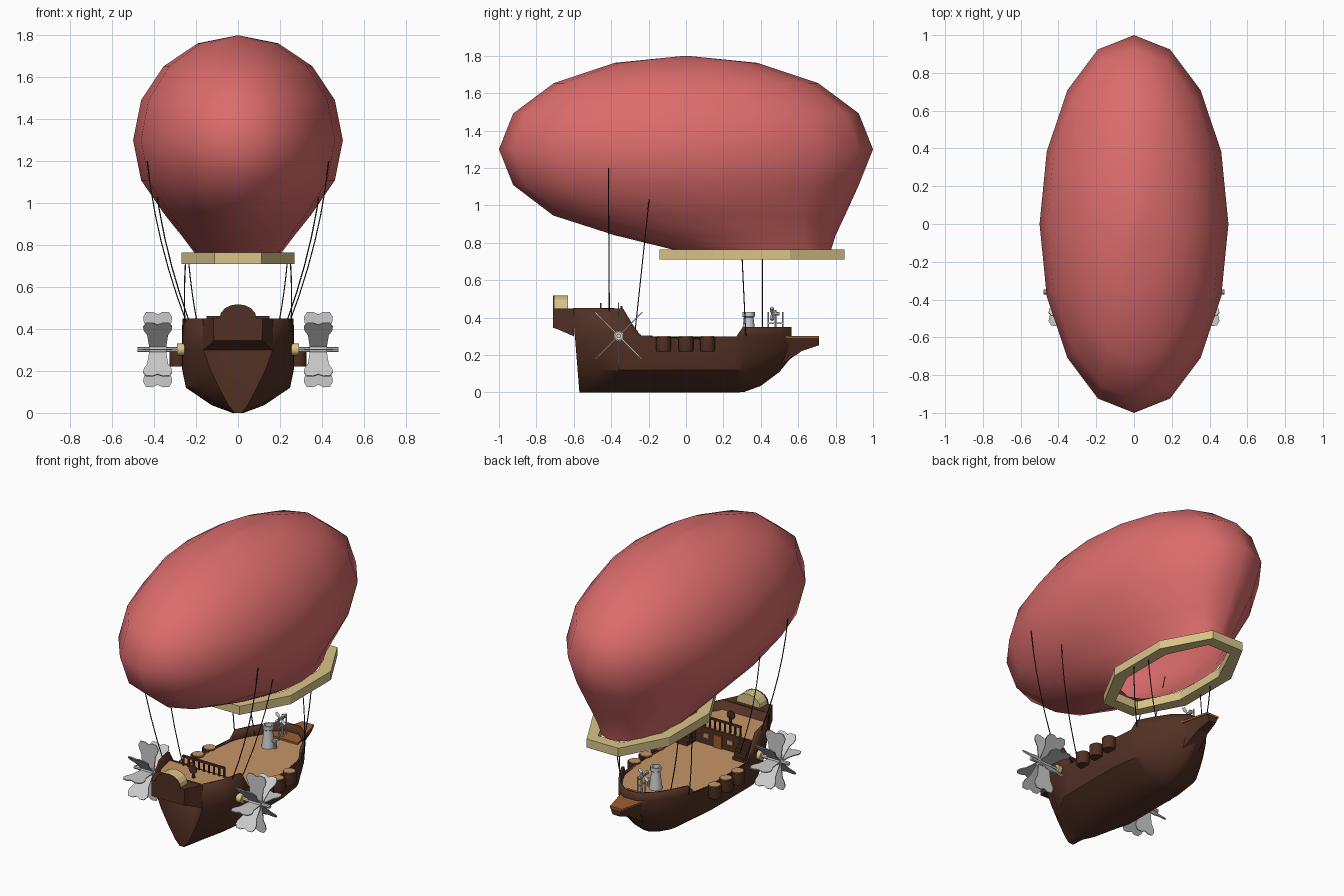
import bpy, bmesh, math
from mathutils import Vector

if "Cube" in bpy.data.objects:
    bpy.data.objects.remove(bpy.data.objects["Cube"])

def material(name, rgb):
    m = bpy.data.materials.new(name)
    m.diffuse_color = (*rgb, 1)
    m.use_nodes = True
    m.node_tree.nodes["Principled BSDF"].inputs["Base Color"].default_value = m.diffuse_color
    return m

RED = material("red_fabric", (.72, .15, .15))
BROWN = material("dark_wood", (.085, .03, .018))
TAN = material("deck_wood", (.57, .30, .14))
CREAM = material("cream_trim", (.70, .56, .25))
ORANGE = material("orange_wood", (.35, .11, .03))
ROPE = material("rope", (.03, .03, .03))

def mesh(name, verts, faces, mat=None, smooth=None):
    bm = bmesh.new()
    vs = [bm.verts.new(v) for v in verts]
    for f in faces:
        bm.faces.new([vs[i] for i in f])
    bmesh.ops.recalc_face_normals(bm, faces=bm.faces)
    me = bpy.data.meshes.new(name)
    bm.to_mesh(me)
    bm.free()
    if mat:
        me.materials.append(mat)
    if smooth:
        me.shade_smooth()
        me.set_sharp_from_angle(angle=math.radians(smooth))
    ob = bpy.data.objects.new(name, me)
    bpy.context.collection.objects.link(ob)
    return ob

def loft(name, rings, mat=None, smooth=None, closed=True, start=True, end=True, loop=False):
    n, m = len(rings[0]), len(rings)
    faces = [(i*n+j, i*n+(j+1) % n, (i+1) % m*n+(j+1) % n, (i+1) % m*n+j)
             for i in range(m if loop else m-1) for j in range(n if closed else n-1)]
    if start and not loop:
        faces.append(tuple(range(n)))
    if end and not loop:
        faces.append(tuple(range((m-1)*n, m*n)))
    return mesh(name, [v for r in rings for v in r], faces, mat, smooth)

def box(name, c, s, mat=None):
    x, y, z = (v/2 for v in s)
    return loft(name, [[(c[0]+a*x, c[1]+b*y, c[2]+k*z) for a, b in
                        ((-1, -1), (1, -1), (1, 1), (-1, 1))] for k in (-1, 1)], mat)

def turned(name, p, d, prof, mat=None, n=12):
    # rings (distance, radius) along direction d from p
    q = Vector((0, 0, 1)).rotation_difference(Vector(d))
    rings = [[Vector(p) + q @ Vector((r*math.cos(2*math.pi*i/n), r*math.sin(2*math.pi*i/n), h))
              for i in range(n)] for h, r in prof]
    return loft(name, rings, mat, 40)

def oval(cy, rx, ry, z, n=16, turn=0):
    return [(rx*math.cos(2*math.pi*(i+turn)/n), cy+ry*math.sin(2*math.pi*(i+turn)/n), z) for i in range(n)]

# Balloon: half ellipsoid above, pulled to an open neck below
rings = [oval(0, .5*math.cos(a), math.cos(a), 1.3+.5*math.sin(a))
         for a in (math.radians(d) for d in (89.7, 67.5, 45, 22.5, 0, -22.5))]
rings += [oval(.07, .35, .78, .946), oval(.21, .265, .59, .84), oval(.36, .205, .415, .76)]
loft("balloon", rings, RED, 60, end=False)

# Eight-sided collar round the neck
k = 1/math.cos(math.pi/8)
loft("balloon_collar", [oval(.352, x*k, y*k, z, 8, .5) for x, y, z in
     ((.27, .495, .71), (.27, .495, .765), (.2, .42, .765), (.2, .42, .71))], CREAM, loop=True)

# Hull stations: y, half width, keel height, rail height, bilge fullness
stations = [(-.57, .165, 0, .45, .55), (-.47, .235, 0, .45, .8), (-.34, .265, 0, .45, .93),
            (-.29, .267, 0, .37, .93), (-.24, .267, 0, .30, .93), (.1, .267, 0, .30, .93),
            (.27, .25, 0, .30, .9), (.31, .24, .002, .35, .88), (.4, .195, .035, .35, .85),
            (.5, .13, .11, .35, .8), (.565, .05, .19, .35, .8)]

def section(y, w, keel, top, b):
    side = [(.1*w, 0), (.5*b*w, .12), (b*w, .4), ((b+1)/2*w + .01*b, .7), (w, 1)]
    pts = [(x, keel+(.30-keel)*f) for x, f in side] + [(w, top)]
    shear = -.08 if y < -.5 else 0
    return [(s*x, y+shear*z, z) for s, seq in ((-1, pts[::-1]), (1, pts)) for x, z in seq]

hull = loft("hull", [section(*s) for s in stations], BROWN, 35, closed=False)
# keel strip is part of the open section; rails get thickness
mod = hull.modifiers.new("thickness", "SOLIDIFY")
mod.thickness, mod.offset = .016, -1

def half_width(y):
    for a, b in zip(stations, stations[1:]):
        if a[0] <= y <= b[0]:
            return a[1]+(b[1]-a[1])*(y-a[0])/(b[0]-a[0])
    return .165 if y < 0 else .05

def deck(name, y0, y1, z):
    ys = [y0+(y1-y0)*i/12 for i in range(13)]
    loft(name, [[(-half_width(y)+.008, y, z), (half_width(y)-.008, y, z)] for y in ys],
         TAN, closed=False, start=False, end=False)

deck("main_deck", -.35, .56, .29)
deck("quarter_deck", -.6, -.34, .395)

# Stern overhang with arched crest
loft("stern_overhang", [[(-w, y, z), (w, y, z), (w*1.02, y, .45), (-w*1.02, y, .45)]
     for w, y, z in ((.115, -.71, .345), (.125, -.68, .335), (.165, -.6, .30))], BROWN)
arch = [(.085*math.cos(math.pi*i/8), .45+.068*math.sin(math.pi*i/8)) for i in range(9)]
loft("stern_crest", [[(x, y, z) for x, z in arch] for y in (-.705, -.63)], CREAM)
loft("stern_crest_back", [[(x*1.04, y, z) for x, z in arch] for y in (-.712, -.704)], BROWN)

# Bowsprit
loft("bowsprit", [[(-w*.6, y, z), (w*.6, y, z), (w, y, .292), (-w, y, .292)]
     for w, y, z in ((.09, .5, .14), (.06, .62, .222), (.04, .71, .252))], BROWN)
loft("bowsprit_top", [[(-w, y, .29), (w, y, .29), (w, y, .302), (-w, y, .302)]
     for w, y in ((.11, .45), (.065, .62), (.042, .712))], ORANGE)

# Cabin front: wall, door, windows, stairs and balustrade
box("cabin_wall", (0, -.335, .34), (.51, .015, .11), BROWN)
box("cabin_door", (0, -.325, .33), (.06, .012, .08), ORANGE)
box("balustrade_rail", (0, -.345, .455), (.30, .012, .012), BROWN)
for i in range(9):
    box("baluster", (-.144+.036*i, -.345, .422), (.009, .009, .056), BROWN)
for s in (-1, 1):
    box("cabin_window", (s*.085, -.325, .345), (.04, .01, .03), TAN)
    for i in range(5):
        h = .02*(i+1)
        box("stair_step", (s*.2, -.25-.017*i, .29+h/2), (.08, .018, h), BROWN)

# Steering wheel on the quarter deck
turned("wheel_post", (0, -.45, .395), (0, 0, 1), ((0, .01), (.05, .008)), BROWN, 8)
turned("steering_wheel", (0, -.46, .45), (0, 1, 0), ((0, .028), (.008, .028)), BROWN)

for s in (-1, 1):
    # Round side bays
    for y in (-.12, 0, .115):
        turned("side_bay", (s*.287, y, .22), (0, 0, 1), ((0, .037), (.01, .04), (.076, .04)), BROWN)
        turned("bay_floor", (s*.283, y, .294), (0, 0, 1), ((0, .036), (.007, .036)), TAN)

    # Paddle wheel
    turned("wheel_bearing", (s*.255, -.36, .302), (s, 0, 0), ((0, .028), (.035, .028)), CREAM)
    turned("wheel_axle", (s*.24, -.36, .302), (s, 0, 0), ((0, .012), (.24, .012)), None, 8)
    turned("wheel_hub", (s*.34, -.36, .302), (s, 0, 0), ((0, .022), (.085, .022)))
    half = [(.04, .015), (.05, .1), (.066, .13), (.069, .155), (.055, .178), (.025, .18)]
    outline = half + [(0, .168)] + [(-x, r) for x, r in half[::-1]]
    for i in range(8):
        a = i*math.pi/4
        loft("paddle_blade", [[(s*.383+x, -.36+r*math.sin(a)+t*math.cos(a),
              .302+r*math.cos(a)-t*math.sin(a)) for x, r in outline] for t in (-.003, .003)])

    # Ropes from balloon and collar down to the hull
    for top, bottom in (((.433, -.415, 1.2), (.245, -.41, .43)), ((.395, -.19, 1.1), (.18, -.275, .30)),
                        ((.25, .30, .72), (.245, .32, .30)), ((.235, .41, .72), (.165, .41, .29))):
        cu = bpy.data.curves.new("rope", "CURVE")
        cu.dimensions, cu.bevel_depth, cu.bevel_resolution = "3D", .003, 1
        sp = cu.splines.new("POLY")
        sp.points.add(6)
        bow = .09*(top[2]-bottom[2])**2
        for i, p in enumerate(sp.points):
            t = i/6
            v = Vector(top).lerp(Vector(bottom), t)
            p.co = (s*(v.x+bow*2*t*(1-t)), v.y, v.z, 1)
        cu.materials.append(ROPE)
        bpy.context.collection.objects.link(bpy.data.objects.new("rope", cu))

# Funnel with side pipe
turned("funnel", (-.02, .335, .29), (0, 0, 1),
       ((0, .04), (.03, .036), (.11, .026), (.115, .033), (.14, .033), (.14, .024), (.10, .02)))
turned("funnel_pipe", (.03, .335, .29), (0, 0, 1), ((0, .009), (.05, .009)), None, 8)
turned("funnel_pipe_elbow", (.03, .335, .335), (-1, 0, 0), ((-.008, .009), (.04, .009)), None, 8)

# Small wind vane on the bow
turned("vane_post", (-.02, .478, .29), (0, 0, 1), ((0, .012), (.06, .006), (.15, .006)), None, 8)
turned("vane_hub", (-.02, .455, .42), (0, 1, 0), ((0, .01), (.045, .01)), None, 8)
for i in range(4):
    a = math.pi/4+i*math.pi/2
    d = (math.cos(a), 0, math.sin(a))
    turned("vane_blade", (-.02, .46, .42), d, ((0, .004), (.025, .012), (.045, .011)), None, 4)
for y in (.44, .517):
    turned("vane_stand", (-.02, y, .29), (0, 0, 1), ((0, .005), (.14, .005)), None, 6)
box("vane_crossbar", (-.02, .478, .37), (.01, .08, .008))
